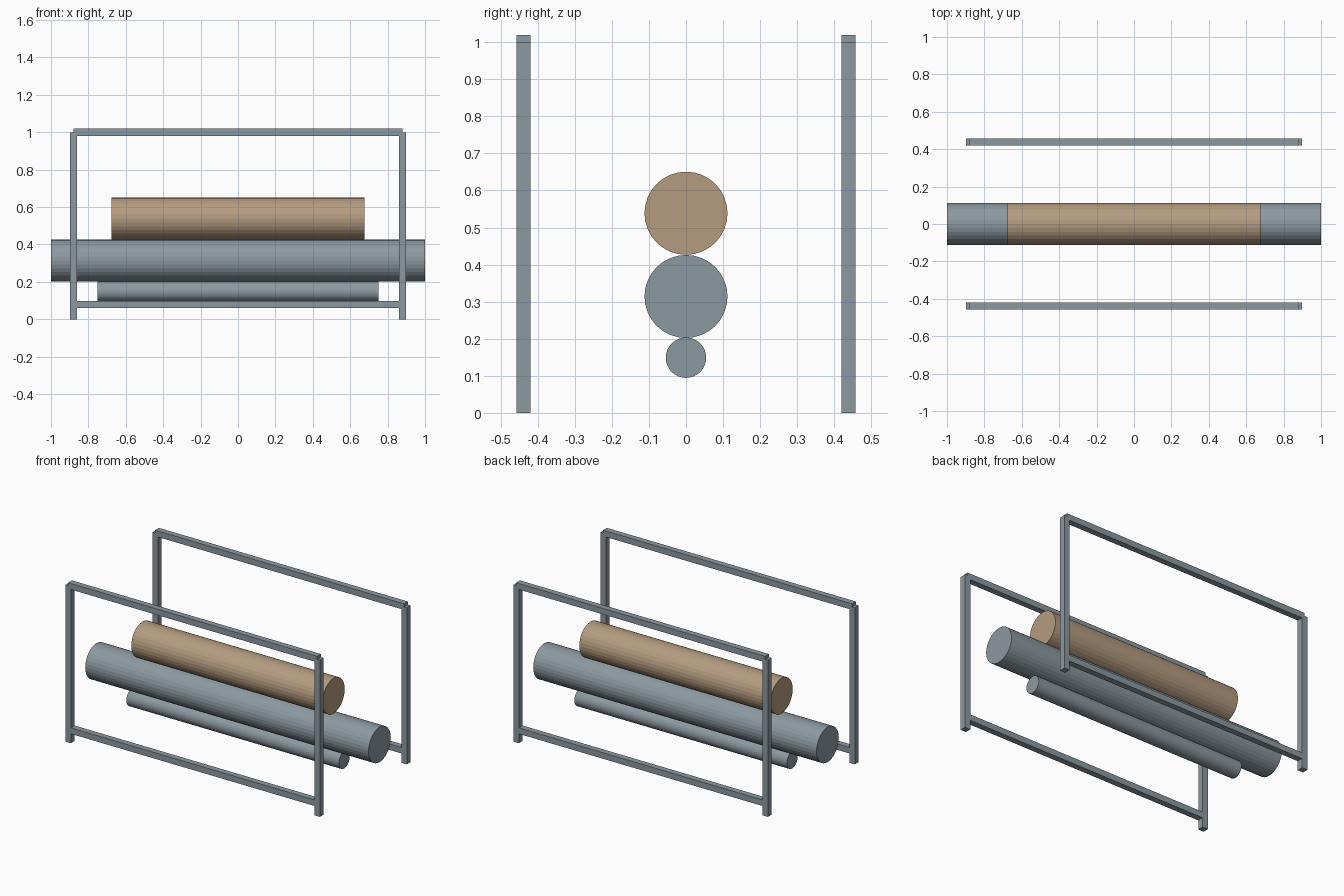
import bpy
import math

if "Cube" in bpy.data.objects:
    bpy.data.objects.remove(bpy.data.objects["Cube"])


def material(name, srgb):
    m = bpy.data.materials.new(name)
    m.diffuse_color = [((c + 0.055) / 1.055) ** 2.4 for c in srgb] + [1.0]
    m.use_nodes = True
    m.node_tree.nodes["Principled BSDF"].inputs["Base Color"].default_value = m.diffuse_color
    return m


STEEL = material("grey steel", (0.55, 0.60, 0.63))
TAN = material("tan roll", (0.71, 0.61, 0.50))
BAR = 0.0385      # square bar thickness
POST_X = 0.879    # post centre line
FRAME_Y = 0.4385  # frame centre line


def finish(name, mat):
    ob = bpy.context.object
    ob.name = name
    bpy.ops.object.transform_apply(location=False, rotation=True, scale=True)
    ob.data.materials.append(mat)


def box(name, loc, size):
    bpy.ops.mesh.primitive_cube_add(size=1, location=loc)
    bpy.context.object.scale = size
    finish(name, STEEL)


def roller(name, z, radius, length, mat):
    bpy.ops.mesh.primitive_cylinder_add(vertices=32, radius=radius, depth=length,
                                        location=(0, 0, z),
                                        rotation=(0, math.pi / 2, 0))
    finish(name, mat)


# Front and back frames: two posts joined by an upper and a lower rail
for side, y in (("front", -FRAME_Y), ("back", FRAME_Y)):
    for end, x in (("left", -POST_X), ("right", POST_X)):
        box(f"{side}_{end}_post", (x, y, 0.5), (BAR, BAR, 1.0))
    box(f"{side}_top_rail", (0, y, 1.0), (2 * POST_X, BAR, BAR))
    box(f"{side}_lower_rail", (0, y, 0.079), (2 * POST_X, BAR, BAR))

# Stacked rollers
roller("lower_roller", 0.149, 0.0545, 1.50, STEEL)
roller("main_roller", 0.314, 0.112, 2.0, STEEL)
roller("upper_roll", 0.5385, 0.112, 1.35, TAN)
